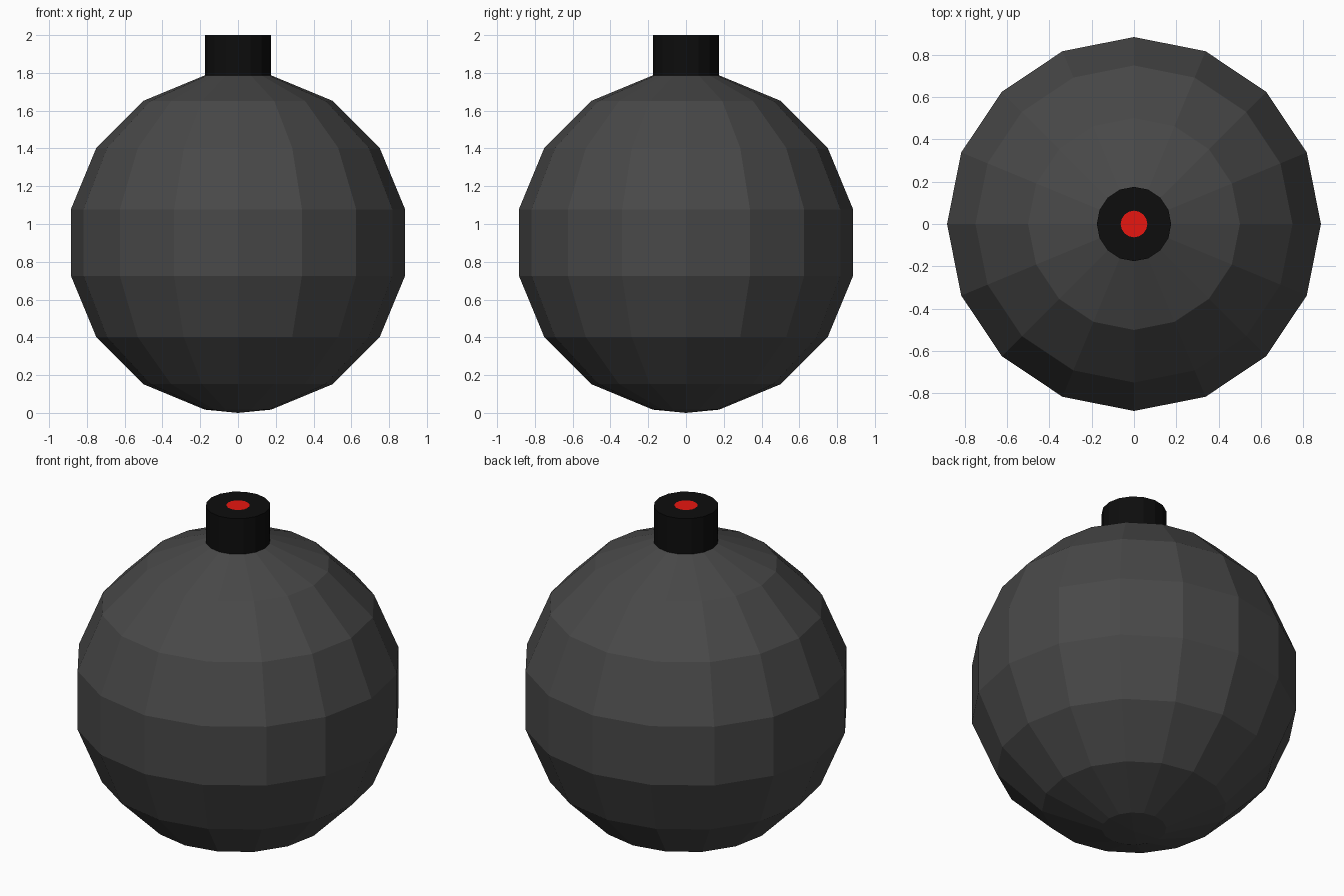
import bpy, bmesh
from math import sin, cos, pi, radians

if "Cube" in bpy.data.objects:
    bpy.data.objects.remove(bpy.data.objects["Cube"])

SIDES = 16
R = 0.902  # ball radius, also the height of its centre


def material(name, color):
    m = bpy.data.materials.new(name)
    m.diffuse_color = (*color, 1)
    m.use_nodes = True
    m.node_tree.nodes["Principled BSDF"].inputs["Base Color"].default_value = m.diffuse_color
    return m


def lathe(name, profile, mat):
    """Revolve (radius, z) points, listed bottom to top, about z; zero radius makes a pole."""
    bm = bmesh.new()
    rings = []
    for r, z in profile:
        if r == 0:
            rings.append([bm.verts.new((0, 0, z))] * SIDES)
        else:
            rings.append([bm.verts.new((r * cos(2 * pi * i / SIDES), r * sin(2 * pi * i / SIDES), z))
                          for i in range(SIDES)])
    for low, high in zip(rings, rings[1:]):
        for i in range(SIDES):
            j = (i + 1) % SIDES
            bm.faces.new(dict.fromkeys((low[i], low[j], high[j], high[i])))
    mesh = bpy.data.meshes.new(name)
    bm.to_mesh(mesh)
    bm.free()
    mesh.materials.append(mat)
    obj = bpy.data.objects.new(name, mesh)
    bpy.context.collection.objects.link(obj)
    return obj


# Faceted ball: bottom pole plus eight rings, open where the neck starts
lats = [radians(-78.75 + 22.5 * k) for k in range(8)]
ball = [(0, 0)] + [(R * cos(a), R + R * sin(a)) for a in lats]
lathe("bomb_body", ball, material("dark_grey", (0.065, 0.065, 0.065)))

# Neck: straight wall and flat rim
neck_r, neck_z = ball[-1]
hole_r = 0.063
lathe("neck", [(neck_r, neck_z), (neck_r, 2), (hole_r, 2)],
      material("black", (0.004, 0.004, 0.004)))

# Red fuse disc flush with the rim
lathe("fuse_disc", [(hole_r, 2), (0, 2)], material("red", (0.8, 0.008, 0.005)))
